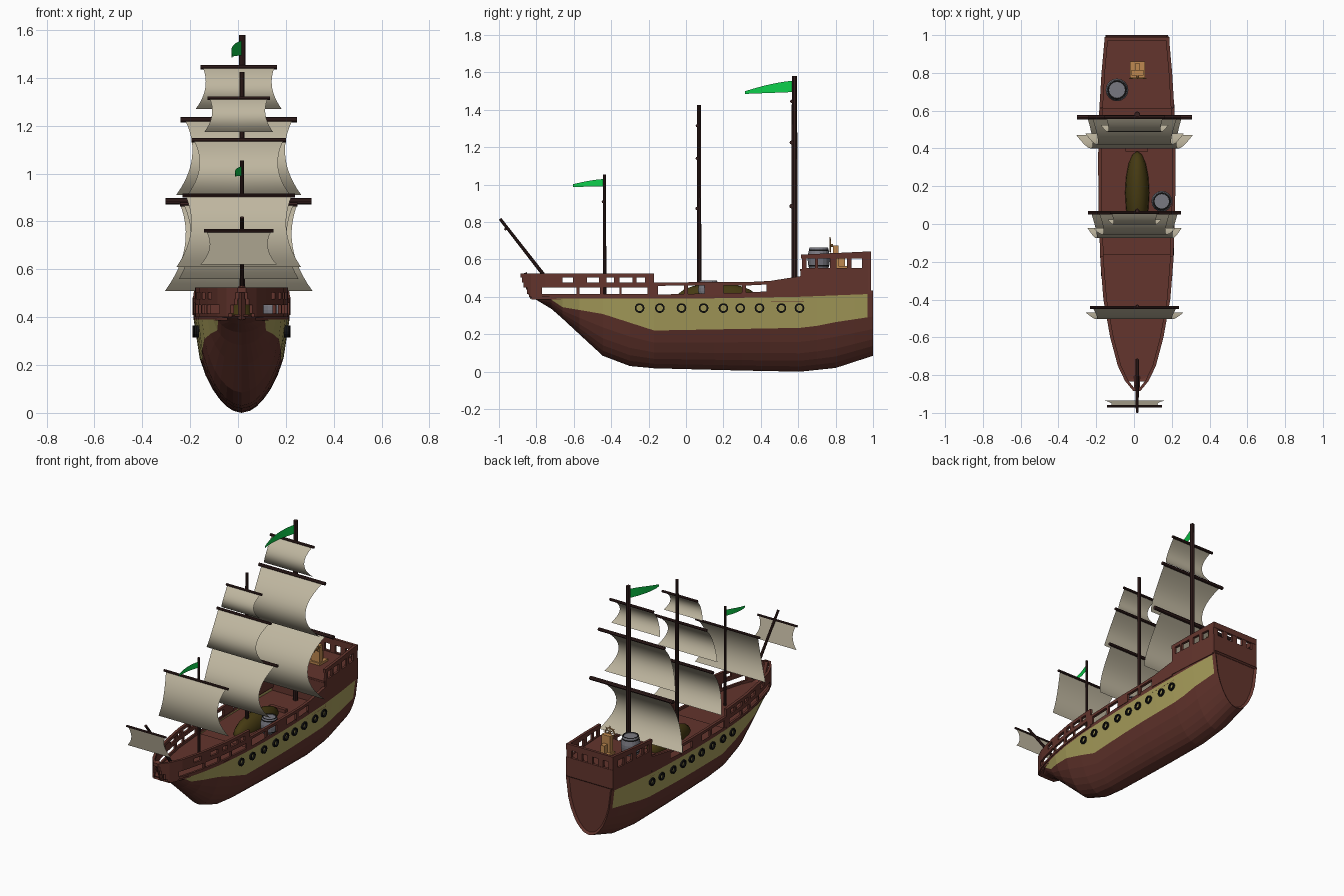
import bpy, bmesh, math
from mathutils import Vector, Matrix

if "Cube" in bpy.data.objects:
    bpy.data.objects.remove(bpy.data.objects["Cube"])

CX, SX, MX = 0.015, 0.003, 0.017      # centre lines of hull, sails and masts


def mat(name, rgb):
    m = bpy.data.materials.new(name)
    m.diffuse_color = (*rgb, 1)
    m.use_nodes = True
    m.node_tree.nodes["Principled BSDF"].inputs["Base Color"].default_value = m.diffuse_color
    return m


BROWN = mat("brown_wood", (0.125, 0.035, 0.026))
DARK = mat("dark_wood", (0.036, 0.014, 0.013))
YELLOW = mat("yellow_band", (0.39, 0.34, 0.105))
SAIL = mat("sail_cloth", (0.52, 0.47, 0.35))
GREEN = mat("green_flag", (0.004, 0.62, 0.07))
BLACK = mat("black_iron", (0.006, 0.006, 0.006))
GREY = mat("grey_barrel", (0.19, 0.19, 0.22))
OLIVE = mat("olive_boat", (0.06, 0.042, 0.006))
TAN = mat("tan_wood", (0.52, 0.25, 0.08))


def lerp(table, y):
    if y <= table[0][0]:
        return table[0][1]
    for (a, u), (b, v) in zip(table, table[1:]):
        if y <= b:
            return u + (v - u) * (y - a) / (b - a)
    return table[-1][1]


def finish(name, bm, mats, smooth=False, recalc=True):
    if recalc:
        bmesh.ops.recalc_face_normals(bm, faces=bm.faces[:])
    for f in bm.faces:
        f.smooth = smooth
    me = bpy.data.meshes.new(name)
    bm.to_mesh(me)
    bm.free()
    for m in mats:
        me.materials.append(m)
    ob = bpy.data.objects.new(name, me)
    bpy.context.collection.objects.link(ob)
    return ob


def box(bm, x0, x1, y0, y1, z0, z1):
    m = Matrix.Translation(((x0 + x1) / 2, (y0 + y1) / 2, (z0 + z1) / 2))
    bmesh.ops.create_cube(bm, size=1, matrix=m @ Matrix.Diagonal((x1 - x0, y1 - y0, z1 - z0, 1)))


def rod(bm, p0, p1, r0, r1=None, n=10):
    a, b = Vector(p0), Vector(p1)
    m = Matrix.Translation((a + b) / 2) @ (b - a).to_track_quat('Z', 'Y').to_matrix().to_4x4()
    bmesh.ops.create_cone(bm, cap_ends=True, segments=n, radius1=r0, radius2=r1 or r0,
                          depth=(b - a).length, matrix=m)


def loft(bm, rings, closed=False):
    vs = [[bm.verts.new(p) for p in r] for r in rings]
    out = []
    for i in range(len(vs) - 1):
        n = len(vs[i])
        for j in range(n if closed else n - 1):
            k = (j + 1) % n
            out.append((i, j, bm.faces.new((vs[i][j], vs[i][k], vs[i + 1][k], vs[i + 1][j]))))
    return vs, out


# hull lines: half width, keel, top edge, lower and upper edge of the painted band
WIDTH = [(-.885, .015), (-.83, .06), (-.75, .098), (-.6, .138), (-.4, .174), (-.2, .19), (.1, .2),
         (.35, .202), (.6, .196), (.8, .184), (1, .166)]
KEEL = [(-.885, .52), (-.835, .405), (-.71, .33), (-.57, .2), (-.445, .085), (-.3, .03), (-.17, .018),
        (.3, .006), (.61, 0), (.8, .02), (1, .085)]
TOP = [(-.835, .412), (-.17, .412), (.3, .422), (.45, .43), (1, .435)]
LOW = [(-.72, .385), (-.66, .345), (-.45, .31), (-.17, .22), (.65, .235), (.8, .265), (1, .295)]
HIGH = [(-.72, .39), (0, .39), (.6, .4), (1, .416)]
YS = [-.835, -.78, -.72, -.66, -.57, -.445, -.3, -.17, 0, .15, .3, .45, .61, .7, .8, .9, .97, 1]


def width(y, z):
    k, t = lerp(KEEL, y), lerp(TOP, y)
    u = min(1, max(0, (z - k) / max(t - k, .001)))
    return lerp(WIDTH, y) * (1 - (1 - u) ** 1.9) ** (1 / 1.9)


# hull shell with painted band and recessed transom
bm = bmesh.new()
rings = []
for y in YS:
    k = lerp(KEEL, y)
    lo = max(lerp(LOW, y), k + .003)
    hi = max(lerp(HIGH, y), lo + .001)
    zs = [k + (lo - k) * f for f in (0, .04, .12, .25, .42, .68, 1)] + [hi, max(lerp(TOP, y), hi + .001)]
    half = [(width(y, z), z) for z in zs]
    rings.append([(CX - w, y, z) for w, z in half[:0:-1]] + [(CX, y, k)] + [(CX + w, y, z) for w, z in half[1:]])
vs, faces = loft(bm, rings)
for i, j, f in faces:
    if j in (1, 14) and 2 <= i < len(YS) - 2:
        f.material_index = 1
stern = bm.faces.new(vs[-1])
bm.faces.new(vs[0])
bmesh.ops.recalc_face_normals(bm, faces=bm.faces[:])
bmesh.ops.inset_individual(bm, faces=[stern], thickness=.014, depth=0)
bmesh.ops.translate(bm, verts=stern.verts[:], vec=(0, -.012, 0))
finish("hull", bm, [BROWN, YELLOW], recalc=False)


# decks follow the hull outline
def deck(name, y0, y1, z):
    b = bmesh.new()
    ys = [y0] + [y for y in YS if y0 < y < y1] + [y1]
    loft(b, [[(CX - w, y, zz), (CX + w, y, zz), (CX + w, y, zz - .012), (CX - w, y, zz - .012)]
             for y in ys for w, zz in [(lerp(WIDTH, y) - .004, z)]], True)
    finish(name, b, [BROWN])


deck("main_deck", -.16, .63, .388)
deck("fore_deck", -.825, -.16, .398)
deck("quarter_deck", .61, .985, .55)


# bulwark strips along both sides
def strip(b, y0, y1, lo, hi, t=.014):
    f = lambda v, y: lerp(v, y) if isinstance(v, list) else v
    ys = [y0] + [y for y in sorted(set(YS + [p[0] for p in WIDTH])) if y0 < y < y1] + [y1]
    for s in (-1, 1):
        rs = []
        for y in ys:
            w = lerp(WIDTH, y) + .003
            a, c = CX + s * w, CX + s * max(w - t, 0)
            rs.append([(a, y, f(lo, y)), (a, y, f(hi, y)), (c, y, f(hi, y)), (c, y, f(lo, y))])
        v, _ = loft(b, rs, True)
        b.faces.new(v[0])
        b.faces.new(v[-1])


def row(b, y0, y1, gaps, lo, hi):
    for g0, g1 in gaps + [(y1, y1)]:
        if g0 > y0:
            strip(b, y0, g0, lo, hi)
        y0 = g1


bm = bmesh.new()
strip(bm, -.885, -.17, .504, .525, .018)
strip(bm, -.87, -.17, .45, .476)
strip(bm, -.84, -.17, .4, .415)
row(bm, -.876, -.17, [(-.66, -.605), (-.53, -.465), (-.425, -.385), (-.355, -.285), (-.265, -.22)], .476, .504)
row(bm, -.85, -.17, [(-.77, -.585), (-.57, -.46), (-.44, -.355), (-.345, -.205)], .415, .45)
rod(bm, (CX, -.868, .525), (CX, -.815, .395), .018, n=6)
finish("forecastle_rail", bm, [BROWN])

bm = bmesh.new()
RAIL = [(-.17, .477), (.35, .48), (.45, .485), (.62, .512)]
strip(bm, -.17, .62, [(y, z - .018) for y, z in RAIL], RAIL, .018)
row(bm, -.17, .62, [(-.15, -.01), (.01, .1), (.2, .3), (.32, .43)], .41, [(y, z - .016) for y, z in RAIL])
finish("waist_rail", bm, [BROWN])

# stern castle with window openings
bm = bmesh.new()
CAP = [(.62, .626), (.985, .643)]
strip(bm, .62, .985, .42, .555)
row(bm, .62, .985, [(.645, .69), (.705, .77), (.805, .86), (.885, .94)], .555, .606)
strip(bm, .615, .99, .604, CAP, .018)
W = .172
box(bm, CX - W, CX + W, .972, .99, .425, .555)
box(bm, CX - W, CX + W, .972, .99, .604, .643)
for k in range(5):
    c = CX + (k - 2) * (W - .018) / 2
    box(bm, c - .018, c + .018, .972, .988, .55, .61)
box(bm, CX - .192, CX + .192, .612, .626, .385, .55)
box(bm, CX - .06, CX + .06, .385, .41, .385, .41)
finish("stern_castle", bm, [BROWN])

# portholes
bm = bmesh.new()
for y in (-.248, -.14, -.024, .094, .2, .29, .393, .51, .607):
    for s in (-1, 1):
        c = Vector((CX + s * (width(y, .34) + .002), y, .34))
        loop = []
        for i in range(15):
            a = math.tau * i / 14
            d = Vector((0, math.cos(a), math.sin(a)))
            loop.append([c + d * r + Vector((s * h, 0, 0)) for r, h in ((.017, -.006), (.017, .006), (.026, .006), (.026, -.006))])
        loft(bm, loop, True)
finish("portholes", bm, [BLACK])

# masts and bowsprit
for name, y, top, r in (("main_mast", .58, 1.58, .016), ("middle_mast", .07, 1.425, .012), ("fore_mast", -.435, 1.055, .009)):
    bm = bmesh.new()
    rod(bm, (MX, y, .385), (MX, y, top), r, r * .9)
    finish(name, bm, [DARK])
bm = bmesh.new()
rod(bm, (MX, -.72, .465), (MX, -.994, .817), .01, .008)
finish("bowsprit", bm, [DARK])

# yards and sails: y, yard z, yard half, radius, foot z, (half widths head, waist, foot), belly, foot offset
RIG = [("main_course", .565, .885, .305, .013, .51, (.25, .225, .308), .16, .095),
       ("main_topsail", .565, 1.225, .243, .011, .91, (.225, .195, .262), .14, .085),
       ("main_topgallant", .565, 1.445, .16, .009, 1.27, (.15, .14, .18), .075, .04),
       ("middle_course", .06, .872, .246, .010, .56, (.23, .2, .25), .13, .08),
       ("middle_topsail", .06, 1.14, .198, .009, .905, (.188, .165, .22), .11, .08),
       ("middle_topgallant", .06, 1.315, .13, .008, 1.175, (.122, .112, .143), .06, .035),
       ("fore_course", -.443, .908, .235, .008, .61, (.222, .2, .26), .06, .025),
       ("spritsail", -.965, .762, .145, .007, .62, (.138, .122, .16), -.015, -.03)]
for name, y, z, half, r, foot, (a, b, c), belly, end in RIG:
    bm = bmesh.new()
    rod(bm, (SX - half, y, z), (SX + half, y, z), r, n=8)
    finish(name + "_yard", bm, [DARK])
    bm = bmesh.new()
    rs = []
    for i in range(13):
        t = i / 12
        q = (2 * (t - .5) * (t - 1), 4 * t * (1 - t), 2 * t * (t - .5))   # curve through head, waist, foot
        w = q[0] * a + q[1] * b + q[2] * c
        rs.append([(SX + k * w, y - q[1] * belly - q[2] * end, z + (foot - z) * t) for k in (-1, 0, 1)])
    loft(bm, rs)
    finish(name + "_sail", bm, [SAIL], True)

# pennants
for name, y, length, z0, z1, tip in (("main_flag", .575, .26, 1.495, 1.555, 1.485), ("fore_flag", -.435, .17, .99, 1.03, .988)):
    bm = bmesh.new()
    rs = []
    for i in range(11):
        t = i / 10
        x = MX - .17 * length * math.sin(t * math.pi * .65)
        hi = z1 + (tip + .014 - z1) * t ** 1.5
        rs.append([(x, y - length * t, z0 + (tip - z0) * t), (x, y - length * t, hi)])
    loft(bm, rs)
    finish(name, bm, [GREEN], True)


# barrels with iron hoops
def barrel(name, x, y, z, h, r):
    b = bmesh.new()
    prof = [(0, .84), (.1, .9), (.18, .94), (.42, 1), (.58, 1), (.82, .9), (.9, .87), (1, .82), (1, .7), (.96, .7)]
    v, fs = loft(b, [[(x + r * k * math.cos(a), y + r * k * math.sin(a), z + h * t)
                      for a in [math.tau * i / 16 for i in range(16)]] for t, k in prof], True)
    for i, j, f in fs:
        f.material_index = 1 if i in (1, 5, 7) else 0
    b.faces.new(v[0])
    b.faces.new(v[-1])
    finish(name, b, [GREY, BLACK])


barrel("stern_barrel", -.09, .71, .55, .115, .06)
barrel("deck_barrel", .147, .12, .388, .1, .055)

# overturned boat on the main deck
bm = bmesh.new()
bmesh.ops.create_uvsphere(bm, u_segments=16, v_segments=10, radius=1,
                          matrix=Matrix.Translation((.017, .165, .388)) @ Matrix.Diagonal((.064, .22, .085, 1)))
bmesh.ops.bisect_plane(bm, geom=bm.verts[:] + bm.edges[:] + bm.faces[:], plane_co=(0, 0, .385),
                       plane_no=(0, 0, -1), clear_outer=True)
finish("boat", bm, [OLIVE], True)

# helm stand and steering wheel
bm = bmesh.new()
box(bm, -.02, .058, .775, .86, .55, .565)
box(bm, -.012, .05, .785, .815, .565, .675)
box(bm, .005, .033, .815, .85, .565, .62)
finish("helm_stand", bm, [TAN])
bm = bmesh.new()
C = Vector((.019, .771, .675))
pts = [C + Vector((math.cos(a), 0, math.sin(a))) for a in [math.tau * i / 8 for i in range(8)]]
for i in range(8):
    p, q = pts[i] - C, pts[(i + 1) % 8] - C
    rod(bm, C + p * .034, C + q * .034, .004, n=6)
    rod(bm, C, C + p * .046, .0025, n=5)
rod(bm, C, C + Vector((0, .015, 0)), .008, n=8)
finish("steering_wheel", bm, [TAN])
